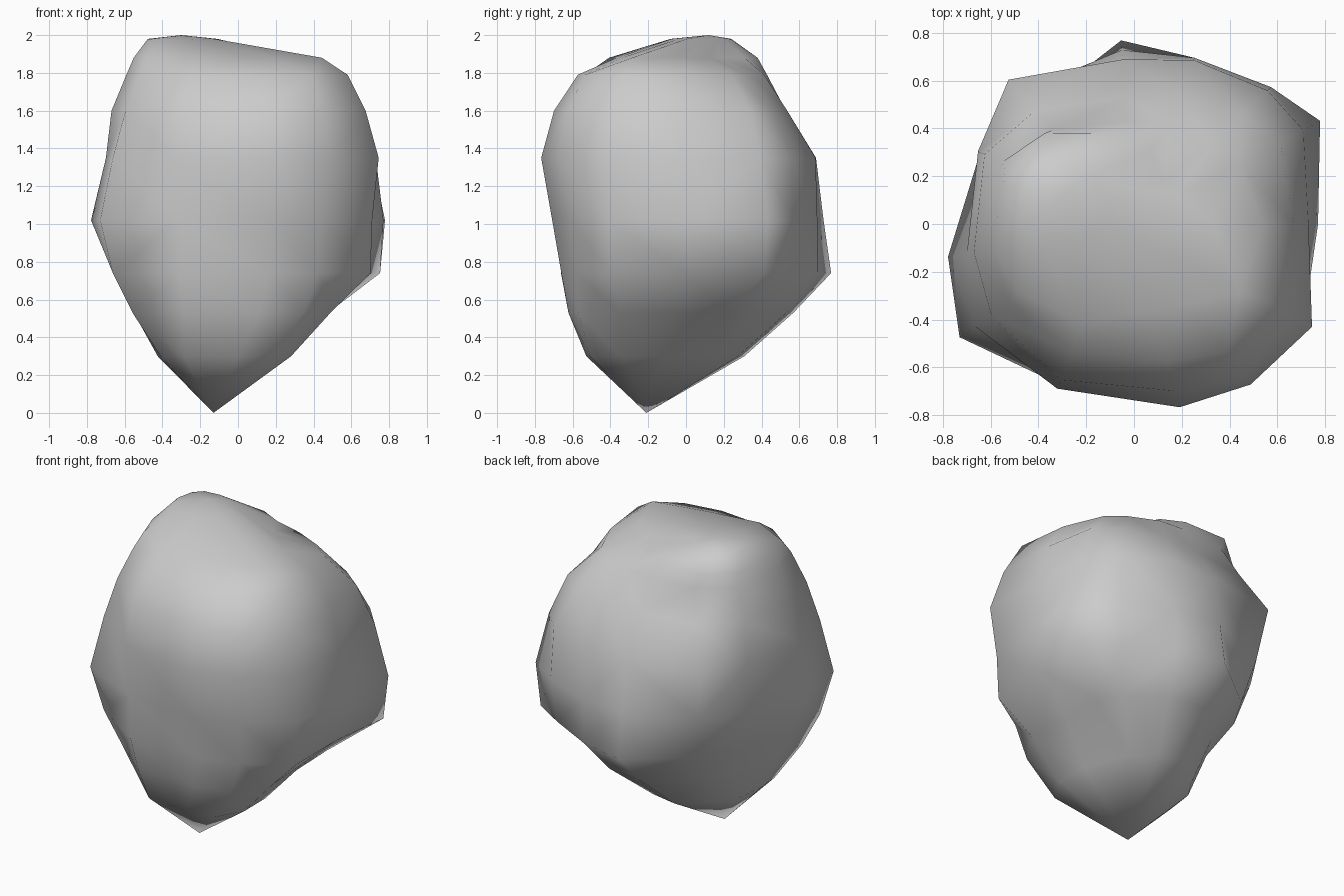
import bpy, bmesh
from math import cos, sin, radians

if "Cube" in bpy.data.objects:
    bpy.data.objects.remove(bpy.data.objects["Cube"])

# Directions of the radii in degrees, denser at the rock's corners
ANGLES = [0, 29, 45, 70, 94, 131, 155, 190, 213, 245, 284, 306, 330]
# Rock cross-sections: height, centre x, centre y, radii in hundredths
RINGS = [
    (0.30, -0.10, -0.12, (38, 36, 38, 42, 43, 34, 33, 33, 37, 43, 42, 48, 44)),
    (0.53, -0.03, -0.05, (51, 58, 60, 62, 62, 47, 45, 53, 63, 62, 59, 64, 60)),
    (0.74, 0.00, 0.00, (70, 86, 77, 74, 77, 64, 61, 67, 79, 73, 68, 72, 81)),
    (1.02, 0.00, 0.00, (77, 89, 81, 74, 73, 73, 71, 79, 87, 74, 73, 76, 82)),
    (1.35, 0.00, 0.00, (73, 81, 79, 73, 69, 80, 72, 71, 79, 76, 79, 83, 86)),
    (1.60, 0.00, 0.00, (67, 70, 65, 57, 53, 63, 69, 68, 71, 72, 72, 78, 78)),
    (1.79, 0.00, 0.00, (54, 50, 47, 44, 43, 52, 61, 60, 62, 59, 59, 66, 67)),
    (1.88, -0.05, 0.00, (38, 26, 25, 33, 38, 50, 54, 51, 52, 45, 38, 42, 57)),
    (1.98, -0.29, 0.10, (18, 15, 14, 14, 14, 17, 18, 19, 20, 20, 18, 17, 19)),
]
N = len(ANGLES)

bm = bmesh.new()
rings = []
for z, cx, cy, radii in RINGS:
    rings.append([bm.verts.new((cx + r / 100 * cos(radians(a)),
                                cy + r / 100 * sin(radians(a)), z))
                  for a, r in zip(ANGLES, radii)])

# Rock body
for lo, hi in zip(rings, rings[1:]):
    for i in range(N):
        j = (i + 1) % N
        bm.faces.new((lo[i], lo[j], hi[j], hi[i]))

# Pointed foot and low crown
foot = bm.verts.new((-0.13, -0.21, 0))
crown = bm.verts.new((-0.3, 0.12, 2))
for i in range(N):
    j = (i + 1) % N
    bm.faces.new((foot, rings[0][j], rings[0][i]))
    bm.faces.new((crown, rings[-1][i], rings[-1][j]))

bmesh.ops.triangulate(bm, faces=bm.faces[:], quad_method='SHORT_EDGE')
bmesh.ops.recalc_face_normals(bm, faces=bm.faces[:])
mesh = bpy.data.meshes.new("rock")
bm.to_mesh(mesh)
bm.free()
for p in mesh.polygons:
    p.use_smooth = True
rock = bpy.data.objects.new("rock", mesh)
bpy.context.collection.objects.link(rock)
